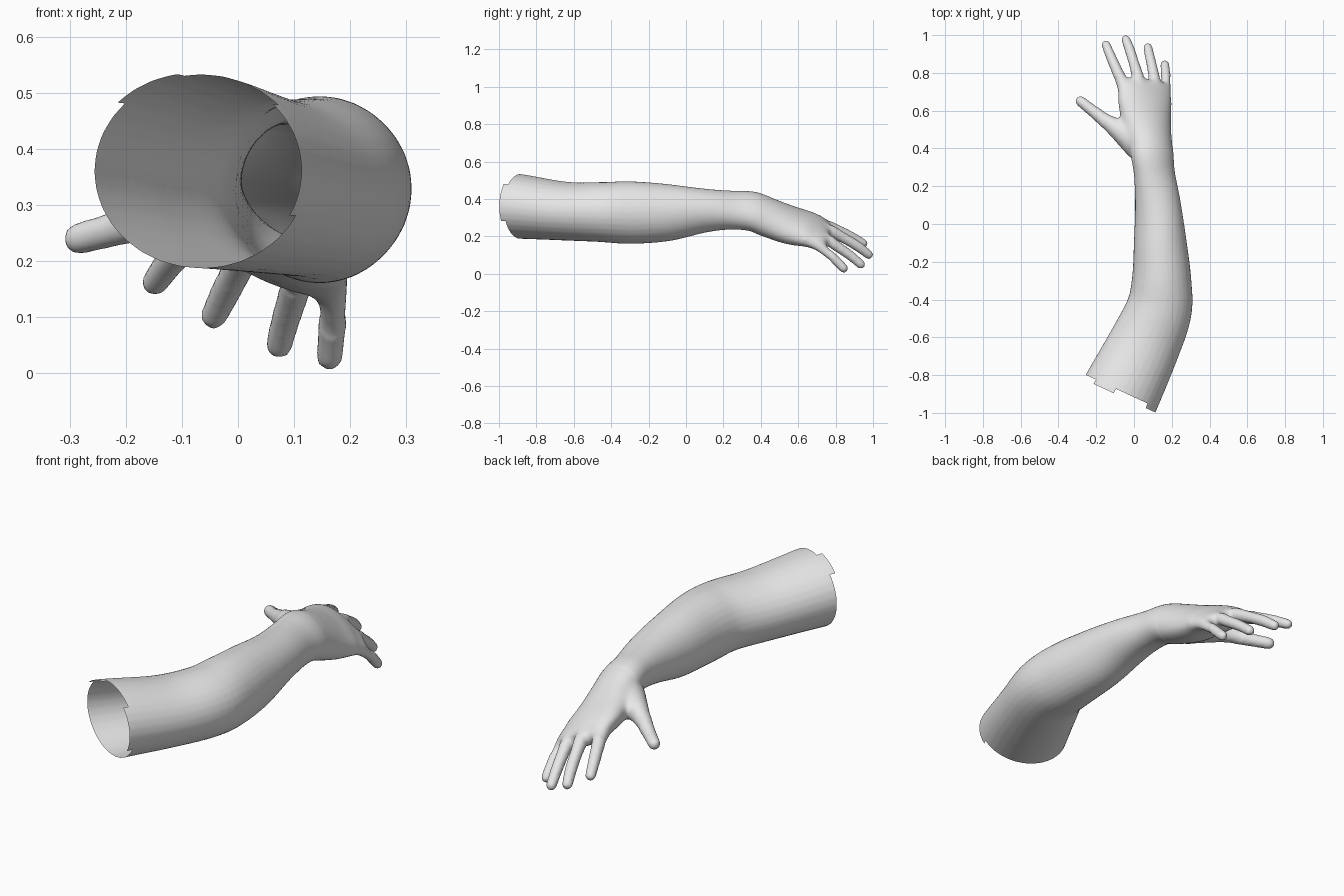
import bpy, bmesh, math
from mathutils import Vector

if "Cube" in bpy.data.objects:
    bpy.data.objects.remove(bpy.data.objects["Cube"], do_unlink=True)

UP = Vector((0, 0, 1))
SIDES = 32


def spline(keys, steps=6):
    """Catmull-Rom interpolation of section keys."""
    k = [Vector(v) for v in keys]
    k = [2 * k[0] - k[1]] + k + [2 * k[-1] - k[-2]]
    out = []
    for i in range(1, len(k) - 2):
        p, q, r, s = k[i - 1:i + 3]
        for j in range(steps):
            t = j / steps
            out.append(0.5 * (2 * q + (r - p) * t + (2 * p - 5 * q + 4 * r - s) * t ** 2
                              + (3 * q - p - 3 * r + s) * t ** 3))
    return out + [k[-2]]


def loft(bm, sections, round_tip):
    """Closed tube through sections of x, y, z, half width, half height, roll."""
    sections = spline(sections)
    if round_tip:
        last = sections[-1]
        along = (last - sections[-2])
        along = Vector(along[:3]).normalized()
        for deg in (25, 50, 70, 85):
            a = math.radians(deg)
            pos = Vector(last[:3]) + along * last[3] * math.sin(a)
            sections.append(Vector((*pos, last[3] * math.cos(a), last[4] * math.cos(a), 0)))
    rings = []
    for i, s in enumerate(sections):
        before, after = sections[max(i - 1, 0)], sections[min(i + 1, len(sections) - 1)]
        tangent = (Vector(after[:3]) - Vector(before[:3])).normalized()
        side = tangent.cross(UP).normalized()
        high = side.cross(tangent)
        roll = math.radians(s[5])
        wide = side * math.cos(roll) + high * math.sin(roll)
        tall = high * math.cos(roll) - side * math.sin(roll)
        ring = []
        for n in range(SIDES):
            a = math.tau * n / SIDES
            ring.append(bm.verts.new(Vector(s[:3]) + wide * s[3] * math.cos(a)
                                     + tall * s[4] * math.sin(a)))
        rings.append(ring)
    for lo, hi in zip(rings, rings[1:]):
        for n in range(SIDES):
            m = (n + 1) % SIDES
            bm.faces.new((lo[n], lo[m], hi[m], hi[n]))
    bm.faces.new(rings[0][::-1])
    bm.faces.new(rings[-1])


# Upper arm, elbow, forearm, wrist and palm
ARM = [
    (-0.12, -1.0, 0.365, 0.212, 0.176, 0),
    (-0.07, -0.895, 0.36, 0.21, 0.173, 0),
    (0.05, -0.65, 0.335, 0.192, 0.157, 0),
    (0.13, -0.46, 0.33, 0.176, 0.16, 0),
    (0.146, -0.3, 0.327, 0.158, 0.167, 0),
    (0.139, -0.1, 0.327, 0.14, 0.153, 0),
    (0.127, 0.1, 0.338, 0.122, 0.117, -20),
    (0.11, 0.25, 0.34, 0.117, 0.095, -38),
    (0.097, 0.36, 0.332, 0.125, 0.092, -40),
    (0.083, 0.45, 0.297, 0.13, 0.092, -38),
    (0.065, 0.55, 0.262, 0.146, 0.086, -32),
    (0.057, 0.65, 0.238, 0.158, 0.07, -28),
    (0.06, 0.72, 0.212, 0.152, 0.052, -26),
    (0.06, 0.76, 0.2, 0.125, 0.035, -26),
]

# Digits: centre points with radius
DIGITS = [
    # thumb
    [(0.03, 0.4, 0.31, 0.07), (-0.04, 0.465, 0.305, 0.064), (-0.1, 0.512, 0.295, 0.052),
     (-0.15, 0.547, 0.28, 0.04), (-0.22, 0.6, 0.257, 0.031), (-0.283, 0.65, 0.24, 0.028)],
    # index
    [(-0.01, 0.62, 0.272, 0.05), (-0.05, 0.72, 0.262, 0.039), (-0.085, 0.8, 0.236, 0.03),
     (-0.12, 0.88, 0.2, 0.027), (-0.148, 0.948, 0.162, 0.024)],
    # middle
    [(0.05, 0.64, 0.26, 0.045), (0.025, 0.76, 0.232, 0.034), (0.003, 0.84, 0.193, 0.028),
     (-0.022, 0.92, 0.145, 0.027), (-0.043, 0.977, 0.102, 0.024)],
    # ring
    [(0.1, 0.64, 0.225, 0.042), (0.11, 0.74, 0.19, 0.033), (0.1, 0.81, 0.145, 0.028),
     (0.085, 0.88, 0.096, 0.026), (0.073, 0.935, 0.05, 0.024)],
    # little
    [(0.15, 0.6, 0.2, 0.042), (0.166, 0.69, 0.162, 0.033), (0.17, 0.745, 0.12, 0.027),
     (0.167, 0.8, 0.073, 0.025), (0.163, 0.843, 0.029, 0.024)],
]

bm = bmesh.new()
loft(bm, ARM, False)
for digit in DIGITS:
    loft(bm, [(x, y, z, r, r, 0) for x, y, z, r in digit], True)
bmesh.ops.recalc_face_normals(bm, faces=bm.faces)
mesh = bpy.data.meshes.new("arm")
bm.to_mesh(mesh)
bm.free()
arm = bpy.data.objects.new("arm", mesh)
bpy.context.collection.objects.link(arm)

# Fuse the parts into one skin
remesh = arm.modifiers.new("fuse", "REMESH")
remesh.mode = "VOXEL"
remesh.voxel_size = 0.008
smooth = arm.modifiers.new("soften", "SMOOTH")
smooth.factor = 0.5
smooth.iterations = 7
graph = bpy.context.evaluated_depsgraph_get()
skin = bpy.data.meshes.new_from_object(arm.evaluated_get(graph))
arm.modifiers.clear()
arm.data = skin

bm = bmesh.new()
bm.from_mesh(skin)

# Soften the webs and the thumb root
for _ in range(18):
    web = [v for v in bm.verts if 0.4 < v.co.y < 0.78 and v.co.x > -0.17]
    bmesh.ops.smooth_vert(bm, verts=web, factor=0.5, use_axis_x=True,
                          use_axis_y=True, use_axis_z=True)

# Open the upper arm with a stepped edge
AXIS = Vector((0.42, 0.907, 0)).normalized()
SIDE = AXIS.cross(UP)
MID = Vector((-0.07, -0.895, 0.36))
LONG, SHORT = -0.858, -0.832
STEPS = (-23, 38, 101, 141)


def cut(point, normal):
    faces = [f for f in bm.faces if f.calc_center_median().dot(AXIS) < -0.78]
    geom = set(faces)
    for f in faces:
        geom.update(f.edges)
        geom.update(f.verts)
    bmesh.ops.bisect_plane(bm, geom=list(geom), dist=1e-5, plane_co=point, plane_no=normal)


for level in (LONG, SHORT):
    cut(AXIS * level, AXIS)
for deg in STEPS:
    a = math.radians(deg)
    cut(MID, UP * math.cos(a) - SIDE * math.sin(a))


def beyond_edge(face):
    c = face.calc_center_median()
    deg = math.degrees(math.atan2(c.z - MID.z, (c - MID).dot(SIDE)))
    is_long = STEPS[0] < deg < STEPS[1] or STEPS[2] < deg < STEPS[3]
    return c.dot(AXIS) < (LONG if is_long else SHORT)


bmesh.ops.delete(bm, geom=[f for f in bm.faces if beyond_edge(f)], context="FACES")
bm.to_mesh(skin)
bm.free()

# Plain grey skin
grey = bpy.data.materials.new("light_grey")
grey.use_nodes = True
colour = (0.8, 0.8, 0.8, 1)
grey.diffuse_color = colour
grey.node_tree.nodes["Principled BSDF"].inputs["Base Color"].default_value = colour
skin.materials.clear()
skin.materials.append(grey)
for p in skin.polygons:
    p.use_smooth = True
    p.material_index = 0
